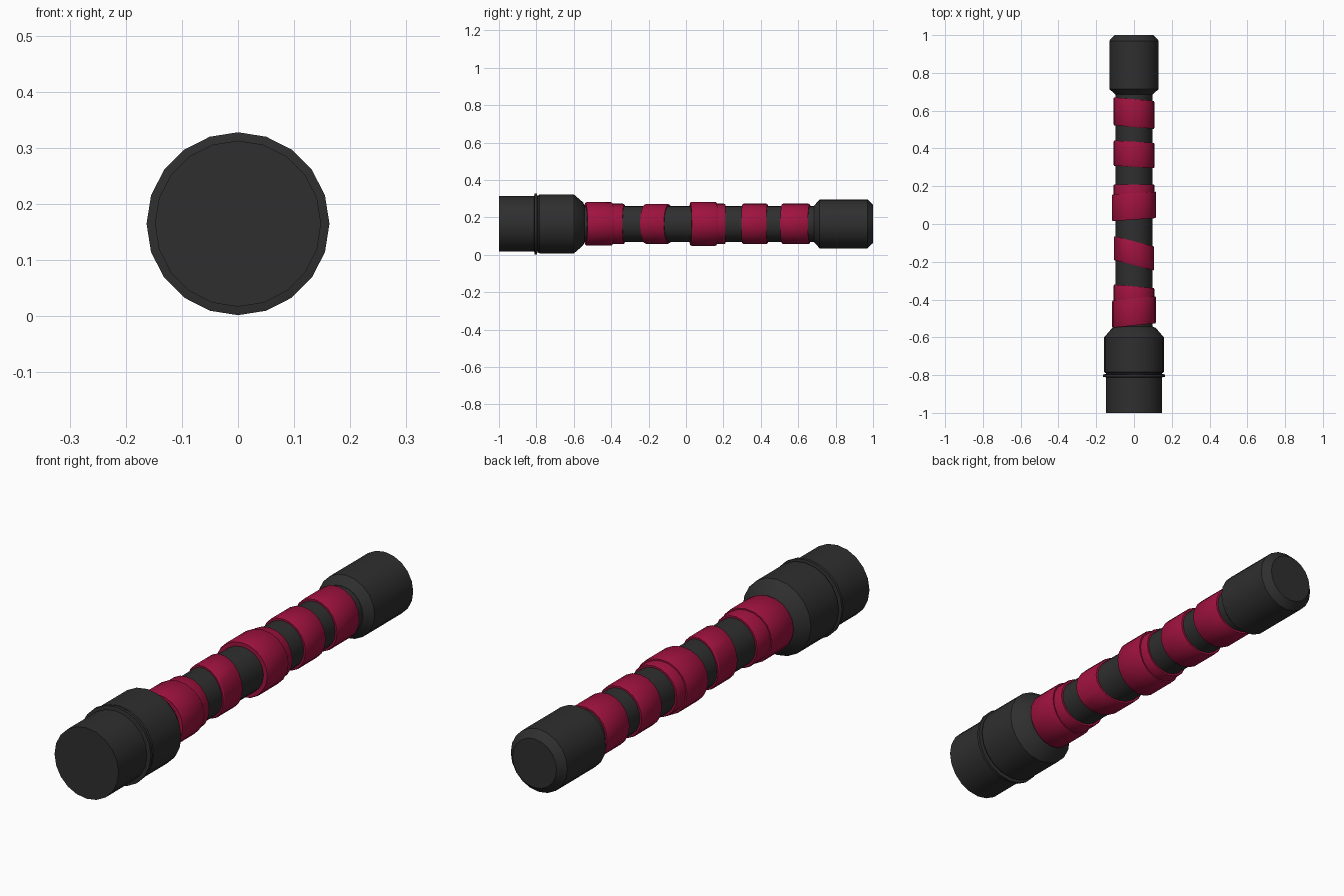
import bpy, bmesh
from math import sin, cos, tau

if "Cube" in bpy.data.objects:
    bpy.data.objects.remove(bpy.data.objects["Cube"])

SIDES = 20
AXIS_Z = 0.165


def material(name, rgb):
    m = bpy.data.materials.new(name)
    m.diffuse_color = (*rgb, 1)
    m.use_nodes = True
    m.node_tree.nodes["Principled BSDF"].inputs["Base Color"].default_value = m.diffuse_color
    return m


DARK = material("dark_grey", (0.028, 0.028, 0.028))
RED = material("crimson_tape", (0.35, 0.006, 0.05))


def lathe(name, profile, mat, tilt=0.0, closed=False):
    """Revolve (y, radius) points round the long axis; tilt shears y along x."""
    bm = bmesh.new()
    rings = []
    for y, r in profile:
        rings.append([bm.verts.new((r * cos(tau * i / SIDES),
                                    y + tilt * r * cos(tau * i / SIDES),
                                    AXIS_Z + r * sin(tau * i / SIDES)))
                      for i in range(SIDES)])
    pairs = list(zip(rings, rings[1:]))
    if closed:
        pairs.append((rings[-1], rings[0]))
    else:
        bm.faces.new(rings[0])
        bm.faces.new(rings[-1])
    for a, b in pairs:
        for i in range(SIDES):
            j = (i + 1) % SIDES
            bm.faces.new((a[i], a[j], b[j], b[i]))
    bmesh.ops.recalc_face_normals(bm, faces=bm.faces)
    me = bpy.data.meshes.new(name)
    bm.to_mesh(me)
    bm.free()
    me.materials.append(mat)
    ob = bpy.data.objects.new(name, me)
    bpy.context.collection.objects.link(ob)
    bpy.ops.object.select_all(action='DESELECT')
    ob.select_set(True)
    bpy.context.view_layer.objects.active = ob
    bpy.ops.object.shade_smooth_by_angle(angle=0.5)
    return ob


# Rear pommel, raised ring and shouldered collar
lathe("pommel", [(-1.0, 0.148), (-0.79, 0.148)], DARK)
lathe("pommel_ring", [(-0.812, 0.148), (-0.809, 0.163), (-0.797, 0.163), (-0.794, 0.148)], DARK)
lathe("collar", [(-0.79, 0.152), (-0.783, 0.158), (-0.6, 0.158), (-0.55, 0.115),
                 (-0.54, 0.09)], DARK)

# Long grip
lathe("grip", [(-0.56, 0.097), (0.70, 0.097)], DARK)

# Front cap with bevelled ends
lathe("end_cap", [(0.685, 0.098), (0.715, 0.131), (0.97, 0.131), (1.0, 0.102)], DARK)

# Tape wraps: centre y, width, outer radius, tilt
wraps = [
    (0.587, 0.148, 0.108, -0.09),
    (0.369, 0.134, 0.108, -0.06),
    (0.150, 0.120, 0.108, 0.0),
    (0.093, 0.140, 0.117, 0.07),
    (-0.155, 0.127, 0.107, -0.26),
    (-0.395, 0.130, 0.108, -0.09),
    (-0.466, 0.143, 0.116, 0.10),
]
for n, (y, w, r, tilt) in enumerate(wraps, 1):
    h = w / 2
    lathe(f"tape_wrap_{n}", [(y - h, 0.093), (y - h, r - 0.003), (y - h + 0.006, r),
                             (y + h - 0.006, r), (y + h, r - 0.003), (y + h, 0.093)],
          RED, tilt, closed=True)
